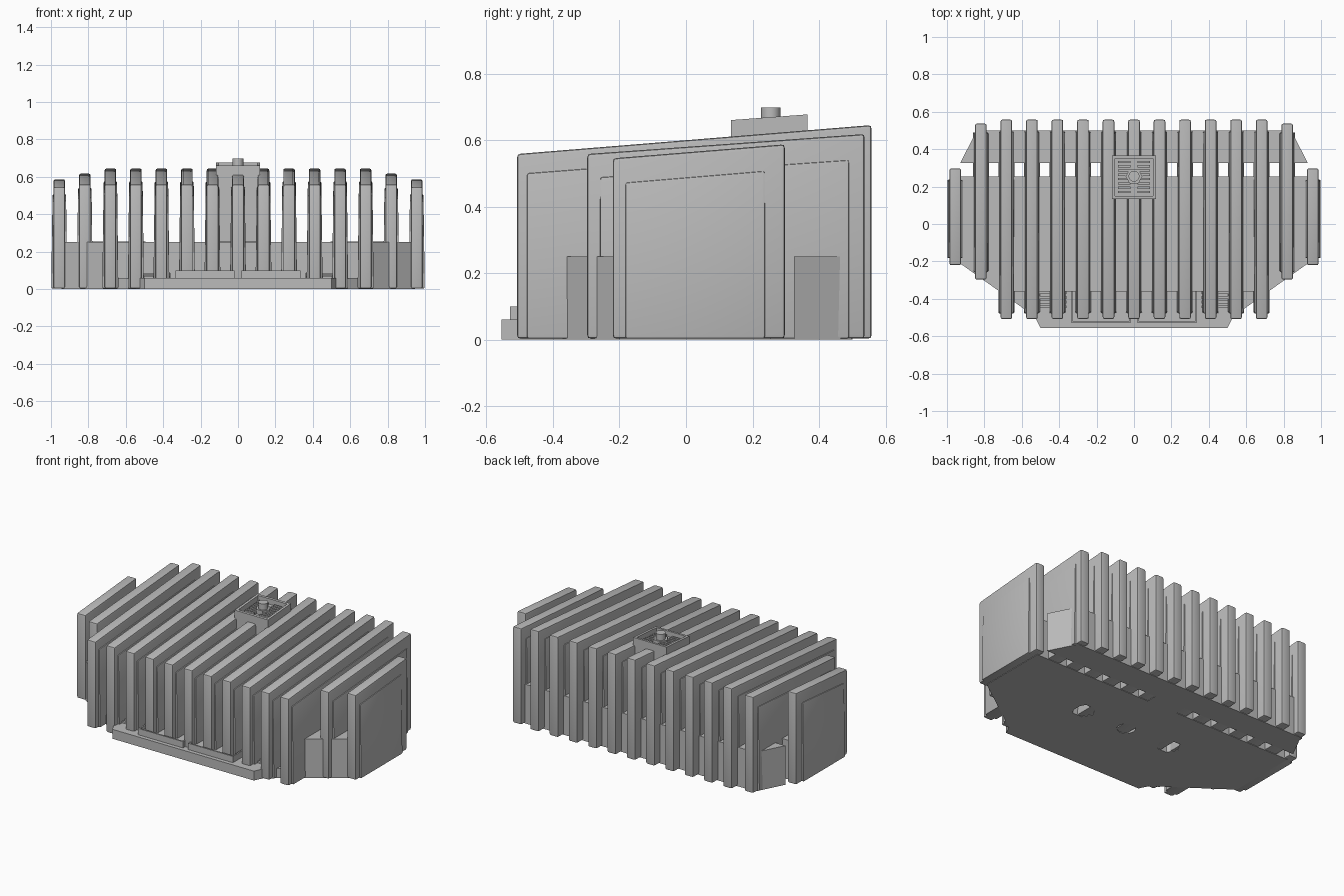
import bpy, bmesh, math
from mathutils import Vector

if "Cube" in bpy.data.objects:
    bpy.data.objects.remove(bpy.data.objects["Cube"])

grey = bpy.data.materials.new("warm_grey")
grey.use_nodes = True
grey.diffuse_color = (0.5, 0.5, 0.5, 1)
grey.node_tree.nodes["Principled BSDF"].inputs["Base Color"].default_value = (0.5, 0.5, 0.5, 1)


def prism(name, points, lo, hi, axis="z", rim=0, sink=0, bevel=0, top_scale=1):
    """Extrude a 2D outline along x or z; optionally recess the top, round it or taper it upwards."""
    place = (lambda a, b, h: (a, b, h)) if axis == "z" else (lambda a, b, h: (h, a, b))
    bm = bmesh.new()
    bottom = bm.faces.new([bm.verts.new(place(a, b, lo)) for a, b in points])
    new = bmesh.ops.extrude_face_region(bm, geom=[bottom])["geom"]
    shift = Vector(place(0, 0, hi - lo))
    bmesh.ops.translate(bm, vec=shift, verts=[g for g in new if isinstance(g, bmesh.types.BMVert)])
    bmesh.ops.recalc_face_normals(bm, faces=bm.faces)
    top_z = max(v.co.z for v in bm.verts)
    for v in bm.verts:
        v.co.x *= 1 + (top_scale - 1) * v.co.z / top_z
    if rim:
        bm.faces.ensure_lookup_table()
        bm.normal_update()
        lid = max(bm.faces, key=lambda f: f.normal.z + f.calc_center_median().z)
        bmesh.ops.inset_region(bm, faces=[lid], thickness=rim)
        floor = bmesh.ops.extrude_face_region(bm, geom=[lid])["geom"]
        bmesh.ops.translate(bm, vec=(0, 0, -sink), verts=[g for g in floor if isinstance(g, bmesh.types.BMVert)])
        if lid.is_valid:
            bmesh.ops.delete(bm, geom=[lid], context="FACES_ONLY")
    if bevel:
        bmesh.ops.bevel(bm, geom=bm.edges[:], offset=bevel, segments=2, profile=0.6, affect="EDGES")
    mesh = bpy.data.meshes.new(name)
    bm.to_mesh(mesh)
    bm.free()
    mesh.materials.append(grey)
    obj = bpy.data.objects.new(name, mesh)
    bpy.context.collection.objects.link(obj)
    return obj


def box(name, x0, x1, y0, y1, z0, z1, **kw):
    return prism(name, [(x0, y0), (x1, y0), (x1, y1), (x0, y1)], z0, z1, **kw)


def disc(x, y, radius, sides):
    return [(x + radius * math.cos(math.tau * i / sides), y + radius * math.sin(math.tau * i / sides))
            for i in range(sides)]


def mirrored(half):
    return half + [(-x, y) for x, y in reversed(half)]


# Base: tall body, low front plate and separate rear strip joined by a bridge
body = prism("base_body", mirrored([(0.72, -0.36), (0.945, -0.2), (0.945, 0.255)]), 0, 0.25)
plate = prism("front_plate", mirrored([(0.5, -0.555), (0.53, -0.495), (0.72, -0.36)]), 0, 0.06)
prism("rear_strip", mirrored([(0.93, 0.325), (0.84, 0.5)]), 0, 0.25)
box("rear_bridge", -0.11, 0.11, 0.25, 0.33, 0, 0.25)

# Mounting holes in the underside
for x, radius, sides in ((-0.32, 0.07, 6), (0, 0.055, 24), (0.32, 0.07, 6)):
    cutter = prism("hole_cutter", disc(x, -0.07, radius, sides), -0.1, 0.2)
    cutter.hide_render = True
    cutter.hide_set(True)
    cut = body.modifiers.new("hole", "BOOLEAN")
    cut.operation = "DIFFERENCE"
    cut.object = cutter

# Round bosses on the body
for x, y in ((-0.65, 0.085), (0, -0.05), (0.65, 0.085)):
    prism("round_boss", disc(x, y, 0.155, 40), 0.24, 0.254)

# Front trays and small stepped ribs beside them
for side in (-1, 1):
    x0, x1 = sorted((side * 0.018, side * 0.335))
    box("front_tray", x0, x1, -0.53, -0.35, 0.05, 0.1, rim=0.013, sink=0.02)
    for i in range(4):
        x0, x1 = sorted((side * 0.36, side * 0.52))
        y = -0.45 + i * 0.025
        box("stepped_rib", x0, x1, y, y + 0.015, 0.05, 0.07 + i * 0.005)

# Fins: slim rounded blade with a thicker tapered panel
for i in range(-7, 8):
    if abs(i) == 7:
        front, back, z_front, z_back = -0.22, 0.297, 0.545, 0.587
        pad = (-0.182, 0.237, 0.472, 0.507)
    elif abs(i) == 6:
        front, back, z_front, z_back = -0.297, 0.537, 0.558, 0.618
        pad = (-0.258, 0.49, 0.488, 0.54)
    else:
        front, back, z_front, z_back = -0.508, 0.558, 0.558, 0.645
        pad = (-0.478, 0.495, 0.5, 0.575)
    blade = prism("fin_blade", [(front, 0.003), (back, 0.003), (back, z_back), (front, z_front)],
                  -0.031, 0.031, axis="x", bevel=0.011)
    p0, p1, h0, h1 = pad
    panel = prism("fin_panel", [(p0, 0.003), (p1, 0.003), (p1, h1), (p0, h0)],
                  -0.043, 0.043, axis="x", bevel=0.007, top_scale=0.84)
    blade.location.x = panel.location.x = i * 0.1365

# Central post with an open cup on top
post = prism("centre_post", [(0.135, 0.2), (0.365, 0.2), (0.365, 0.677), (0.135, 0.66)],
             -0.118, 0.118, axis="x", rim=0.022, sink=0.035)
for side in (-1, 1):
    for i in range(8):
        y = 0.165 + i * 0.023
        x0, x1 = sorted((side * 0.02, side * 0.085))
        box("cup_rib", x0, x1, y, y + 0.012, 0.6, 0.645 + 0.0015 * i)
prism("cup_knob_base", disc(0, 0.255, 0.045, 6), 0.61, 0.66)
prism("cup_knob", disc(0, 0.255, 0.029, 24), 0.61, 0.698)

# Smooth rounding while keeping hard edges
bpy.ops.object.select_all(action="DESELECT")
for obj in bpy.context.collection.objects:
    if obj.type == "MESH" and not obj.hide_render and obj.name.startswith(("fin", "cup_knob", "round")):
        obj.select_set(True)
        bpy.context.view_layer.objects.active = obj
bpy.ops.object.shade_smooth_by_angle(angle=math.radians(30))
